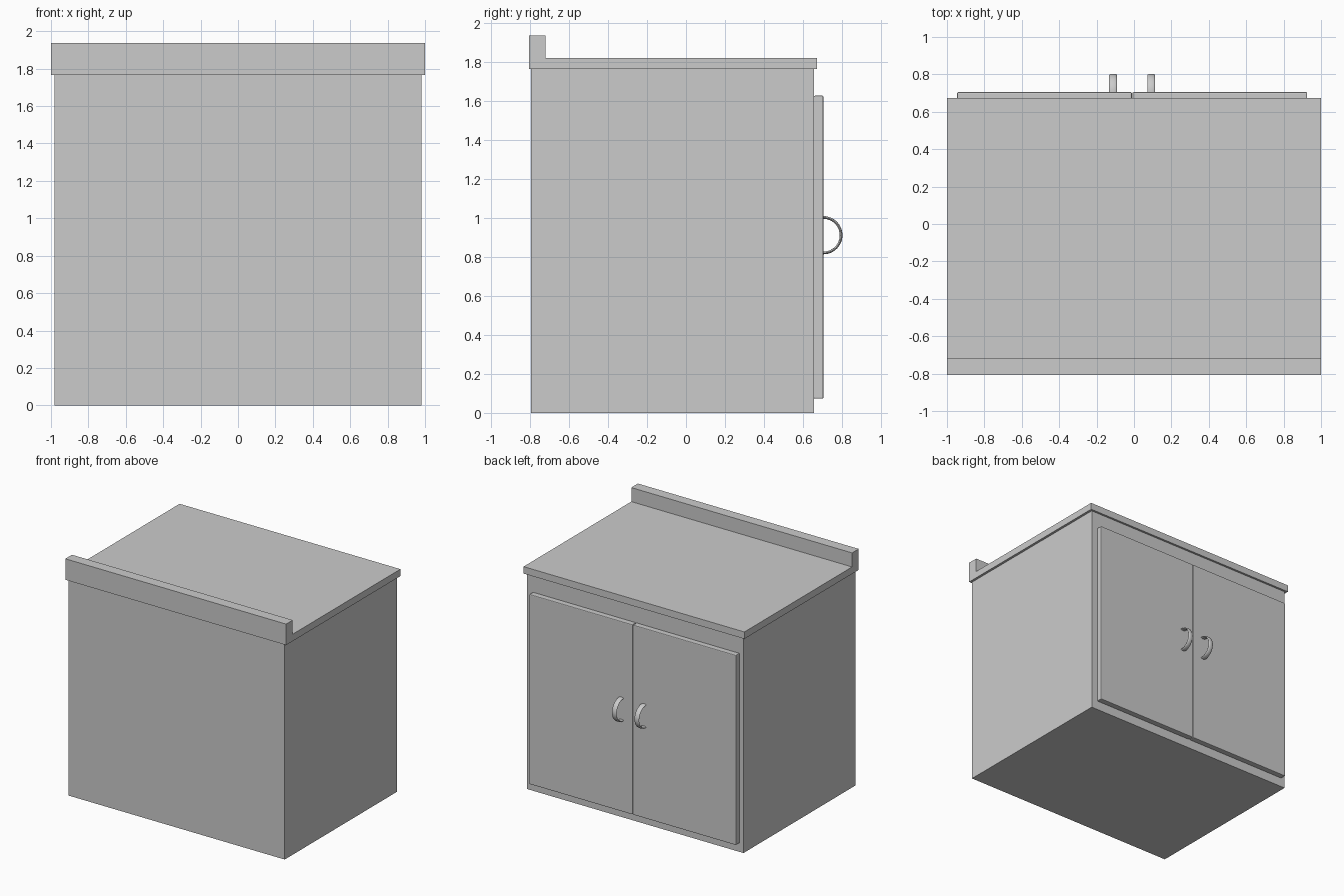
import bpy, bmesh, math

if "Cube" in bpy.data.objects:
    bpy.data.objects.remove(bpy.data.objects["Cube"])

CX = -0.01      # centre line of the door pair
FACE = 0.705    # outer face of the doors


def finish(name, bm):
    bmesh.ops.recalc_face_normals(bm, faces=bm.faces)
    me = bpy.data.meshes.new(name)
    bm.to_mesh(me)
    bm.free()
    ob = bpy.data.objects.new(name, me)
    bpy.context.collection.objects.link(ob)
    return ob


def extrude_x(name, profile, x0, x1, bevel=0.0):
    """Extrude a (y, z) profile from x0 to x1."""
    bm = bmesh.new()
    face = bm.faces.new([bm.verts.new((x0, y, z)) for y, z in profile])
    out = bmesh.ops.extrude_face_region(bm, geom=[face])
    verts = [g for g in out["geom"] if isinstance(g, bmesh.types.BMVert)]
    bmesh.ops.translate(bm, verts=verts, vec=(x1 - x0, 0, 0))
    ob = finish(name, bm)
    if bevel:
        mod = ob.modifiers.new("edge_bevel", "BEVEL")
        mod.width, mod.segments = bevel, 2
    return ob


def rect(y0, y1, z0, z1):
    return [(y0, z0), (y1, z0), (y1, z1), (y0, z1)]


def handle(name, x, z=0.912, radius=0.091, half_w=0.021, half_t=0.007, steps=24, sides=16):
    """Half ring with a flattened oval section, standing off the door."""
    bm = bmesh.new()
    rings = []
    for i in range(steps + 1):
        a = math.pi * (i / steps - 0.5)
        ring = []
        for j in range(sides):
            b = 2 * math.pi * j / sides
            r = radius + half_t * math.sin(b)
            ring.append(bm.verts.new((x + half_w * math.cos(b),
                                      FACE + r * math.cos(a), z + r * math.sin(a))))
        rings.append(ring)
    for r0, r1 in zip(rings, rings[1:]):
        for j in range(sides):
            k = (j + 1) % sides
            bm.faces.new((r0[j], r0[k], r1[k], r1[j]))
    bm.faces.new(rings[0])
    bm.faces.new(rings[-1])
    ob = finish(name, bm)
    for o in bpy.context.selected_objects:
        o.select_set(False)
    ob.select_set(True)
    bpy.context.view_layer.objects.active = ob
    bpy.ops.object.shade_smooth_by_angle(angle=math.radians(50))


# Cabinet body
extrude_x("cabinet_body", rect(-0.795, 0.656, 0, 1.767), -0.98, 0.98)

# Worktop with raised backsplash, one L-shaped profile
extrude_x("worktop", [(-0.806, 1.765), (0.673, 1.765), (0.673, 1.822),
                      (-0.72, 1.822), (-0.72, 1.937), (-0.806, 1.937)], -1, 1)

# Pair of doors and their handles
for side, label in ((-1, "left"), (1, "right")):
    xs = sorted((CX + side * 0.002, CX + side * 0.936))
    extrude_x(label + "_door", rect(0.656, FACE, 0.073, 1.628), *xs, bevel=0.006)
    handle(label + "_handle", CX + side * 0.102)
